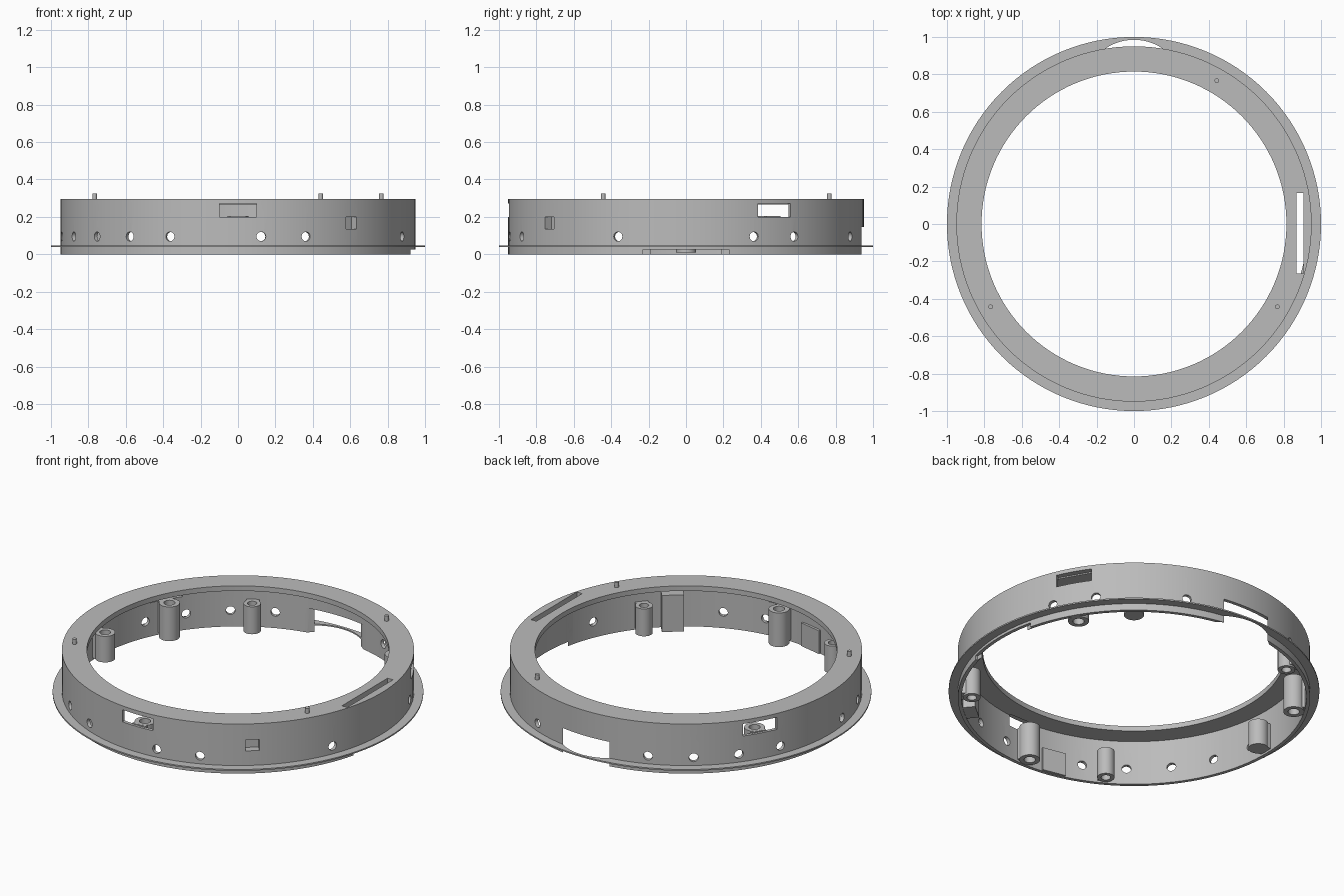
import bpy, bmesh
from math import radians, cos, sin
from mathutils import Matrix, Vector

if "Cube" in bpy.data.objects:
    bpy.data.objects.remove(bpy.data.objects["Cube"])

grey = bpy.data.materials.new("plain grey")
grey.use_nodes = True
grey.diffuse_color = (0.5, 0.5, 0.5, 1)
grey.node_tree.nodes["Principled BSDF"].inputs["Base Color"].default_value = (0.5, 0.5, 0.5, 1)


def finish(name, bm):
    bmesh.ops.recalc_face_normals(bm, faces=bm.faces)
    mesh = bpy.data.meshes.new(name)
    bm.to_mesh(mesh)
    bm.free()
    mesh.materials.append(grey)
    ob = bpy.data.objects.new(name, mesh)
    bpy.context.collection.objects.link(ob)
    return ob


def lathe(name, profile, steps, loc=(0, 0, 0)):
    """Spin a closed (radius, height) profile about z."""
    bm = bmesh.new()
    vs = [bm.verts.new((r, 0, z)) for r, z in profile]
    es = [bm.edges.new((v, vs[i - 1])) for i, v in enumerate(vs)]
    bmesh.ops.spin(bm, geom=vs + es, cent=(0, 0, 0), axis=(0, 0, 1),
                   angle=radians(360), steps=steps, use_duplicate=False)
    bmesh.ops.remove_doubles(bm, verts=bm.verts, dist=1e-5)
    bmesh.ops.dissolve_degenerate(bm, edges=bm.edges, dist=1e-6)
    bmesh.ops.translate(bm, verts=bm.verts, vec=loc)
    return finish(name, bm)


def add_box(bm, x, y, z, angle=0):
    """Box from ranges; x is radial once turned by angle about z."""
    size = Matrix.Diagonal((x[1] - x[0], y[1] - y[0], z[1] - z[0], 1))
    centre = Vector((sum(x) / 2, sum(y) / 2, sum(z) / 2))
    turn = Matrix.Rotation(radians(angle), 4, 'Z')
    bmesh.ops.create_cube(bm, size=1, matrix=turn @ Matrix.Translation(centre) @ size)


def box(name, x, y, z, angle=0):
    bm = bmesh.new()
    add_box(bm, x, y, z, angle)
    return finish(name, bm)


def add_cylinder(bm, radius, depth, matrix, segments=24):
    bmesh.ops.create_cone(bm, cap_ends=True, segments=segments, radius1=radius,
                          radius2=radius, depth=depth, matrix=matrix)


def polar(r, angle, z=0):
    return Vector((r * cos(radians(angle)), r * sin(radians(angle)), z))


# Main ring: wall, thin base flange and top plate in one section
ring = lathe("ring_body", [(0.95, 0), (0.95, 0.04), (1, 0.04), (1, 0.048), (0.95, 0.048),
                           (0.95, 0.295), (0.815, 0.295), (0.815, 0.265),
                           (0.93, 0.265), (0.93, 0)], 128)

# Pocket block behind the square notch, and thin inner panel
block = box("pocket_block", (0.86, 0.935), (-0.06, 0.06), (0.002, 0.22), -50.3)
panel = box("inner_panel", (0.915, 0.933), (-0.07, 0.07), (0.002, 0.14), 258)

# Cutters: round holes, windows, slot, notch, pocket and rear opening
cut = bmesh.new()
skipped = (0, 3, 5, 6, 11, 17, 20, 21, 23)
for i in range(24):
    if i not in skipped:
        a = 7.5 + 15 * i
        add_cylinder(cut, 0.025, 0.1, Matrix.Translation(polar(0.94, a, 0.095))
                     @ Matrix.Rotation(radians(a), 4, 'Z') @ Matrix.Rotation(radians(90), 4, 'Y'))
for a in (30, 150, 270):
    add_box(cut, (0.915, 1.0), (-0.1, 0.1), (0.2, 0.272), a)
add_box(cut, (0.87, 0.905), (-0.265, 0.165), (0.26, 0.35))
add_box(cut, (0.91, 1.0), (-0.23, 0.23), (-0.1, 0.025))
add_box(cut, (0.905, 1.0), (-0.037, 0.037), (0.135, 0.2), -50.3)
add_cylinder(cut, 0.272, 0.245, Matrix.Translation((0, 0.713, 0.0225)), 64)
cutter = finish("cutter", cut)
cutter.hide_render = True

for ob in (ring, block):
    mod = ob.modifiers.new("openings", 'BOOLEAN')
    mod.operation = 'DIFFERENCE'
    mod.solver = 'EXACT'
    mod.object = cutter
    deps = bpy.context.evaluated_depsgraph_get()
    baked = bpy.data.meshes.new_from_object(ob.evaluated_get(deps))
    ob.modifiers.clear()
    ob.data = baked
bpy.data.objects.remove(cutter)

# Screw posts joined to the wall: (angle, radius, height, bored right through)
posts = [(30, 0.056, 0.205, True), (150, 0.056, 0.205, True), (270, 0.056, 0.205, True),
         (120, 0.047, 0.165, True), (240, 0.047, 0.165, True), (320, 0.047, 0.165, True),
         (50, 0.054, 0.165, False), (180, 0.054, 0.165, False)]
made = [ring, block, panel]
for a, r, h, through in posts:
    bore = 0.55 * r
    if through:
        profile = [(bore, 0.002), (r, 0.002), (r, h), (bore, h)]
    else:
        profile = [(0, 0.01), (r, 0.01), (r, h), (bore, h), (bore, 0.06), (0, 0.06)]
    made.append(lathe("screw_post", profile, 32, polar(0.875, a)))
    box("post_web", (0.875 + 0.65 * r, 0.935), (-0.75 * r, 0.75 * r), (0.012, h - 0.001), a)

# Locating pins on the top plate
for a in (60, 210, 330):
    made.append(lathe("locating_pin", [(0, 0.28), (0.012, 0.28), (0.012, 0.325), (0, 0.325)],
                      16, polar(0.885, a)))

# Smooth curved walls, keep edges crisp
bpy.ops.object.select_all(action='DESELECT')
for ob in made:
    ob.select_set(True)
bpy.context.view_layer.objects.active = ring
bpy.ops.object.shade_smooth_by_angle(angle=radians(30))
